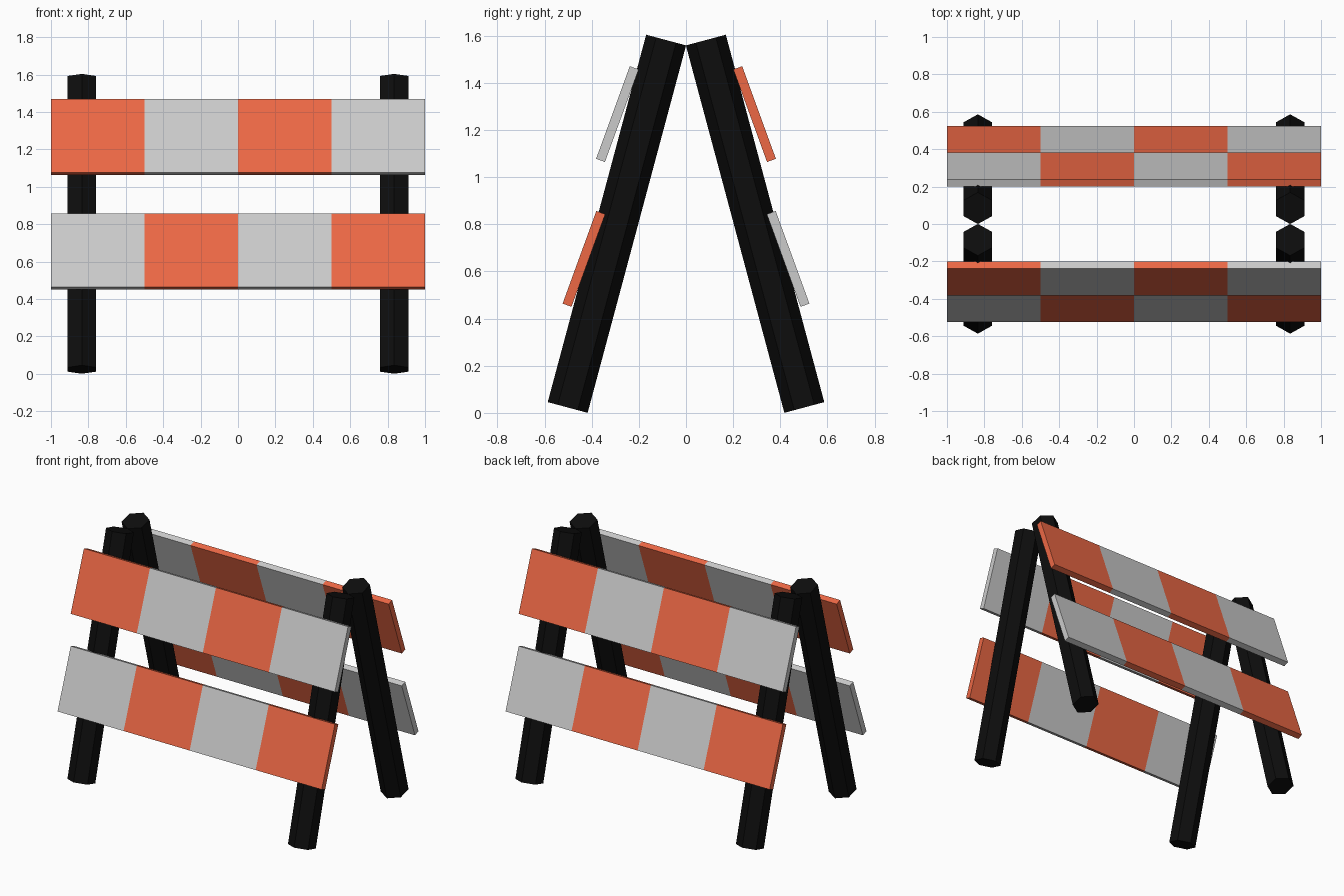
import bpy, bmesh
from math import radians, pi
from mathutils import Matrix, Vector

if "Cube" in bpy.data.objects:
    bpy.data.objects.remove(bpy.data.objects["Cube"])


def material(name, rgb):
    m = bpy.data.materials.new(name)
    m.diffuse_color = (*rgb, 1)
    m.use_nodes = True
    m.node_tree.nodes["Principled BSDF"].inputs["Base Color"].default_value = m.diffuse_color
    return m


black = material("black", (0.004, 0.004, 0.004))
orange = material("orange", (0.85, 0.14, 0.06))
white = material("pale_grey", (0.72, 0.72, 0.72))


def add_object(name, bm, mats, matrix):
    mesh = bpy.data.meshes.new(name)
    bm.to_mesh(mesh)
    bm.free()
    for m in mats:
        mesh.materials.append(m)
    ob = bpy.data.objects.new(name, mesh)
    bpy.context.collection.objects.link(ob)
    ob.matrix_world = matrix
    return ob


def leg(name, x, turn):
    # six-sided post with its corners pointing forward and back
    bm = bmesh.new()
    bmesh.ops.create_cone(bm, cap_ends=True, segments=6, radius1=0.0876,
                          radius2=0.0876, depth=1.613)
    ys = max(v.co.y for v in bm.verts)
    if ys < 0.087:
        bmesh.ops.rotate(bm, verts=bm.verts, matrix=Matrix.Rotation(pi / 6, 3, 'Z'))
    place = Matrix.Translation((x, 0.293, 0.802)) @ Matrix.Rotation(radians(15), 4, 'X')
    add_object(name, bm, [black], turn @ place)


def board(name, y, z, first_orange, turn):
    # plank split into four colour bands
    bm = bmesh.new()
    bmesh.ops.create_cube(bm, size=1, matrix=Matrix.Diagonal((2, 0.04, 0.418, 1)))
    for x in (-0.5, 0, 0.5):
        bmesh.ops.bisect_plane(bm, geom=bm.verts[:] + bm.edges[:] + bm.faces[:],
                               plane_co=Vector((x, 0, 0)), plane_no=Vector((1, 0, 0)))
    for f in bm.faces:
        band = min(3, int((f.calc_center_median().x + 1) / 0.5))
        f.material_index = (band + first_orange) % 2
    place = Matrix.Translation((0, y, z)) @ Matrix.Rotation(radians(20), 4, 'X')
    add_object(name, bm, [white, orange], turn @ place)


# two identical frames, the front one turned half way round
for side, angle in (("back", 0), ("front", pi)):
    turn = Matrix.Rotation(angle, 4, 'Z')
    leg(side + "_leg_a", -0.835, turn)
    leg(side + "_leg_b", 0.835, turn)
    board(side + "_upper_board", 0.291, 1.267, 0, turn)
    board(side + "_lower_board", 0.433, 0.653, 1, turn)
